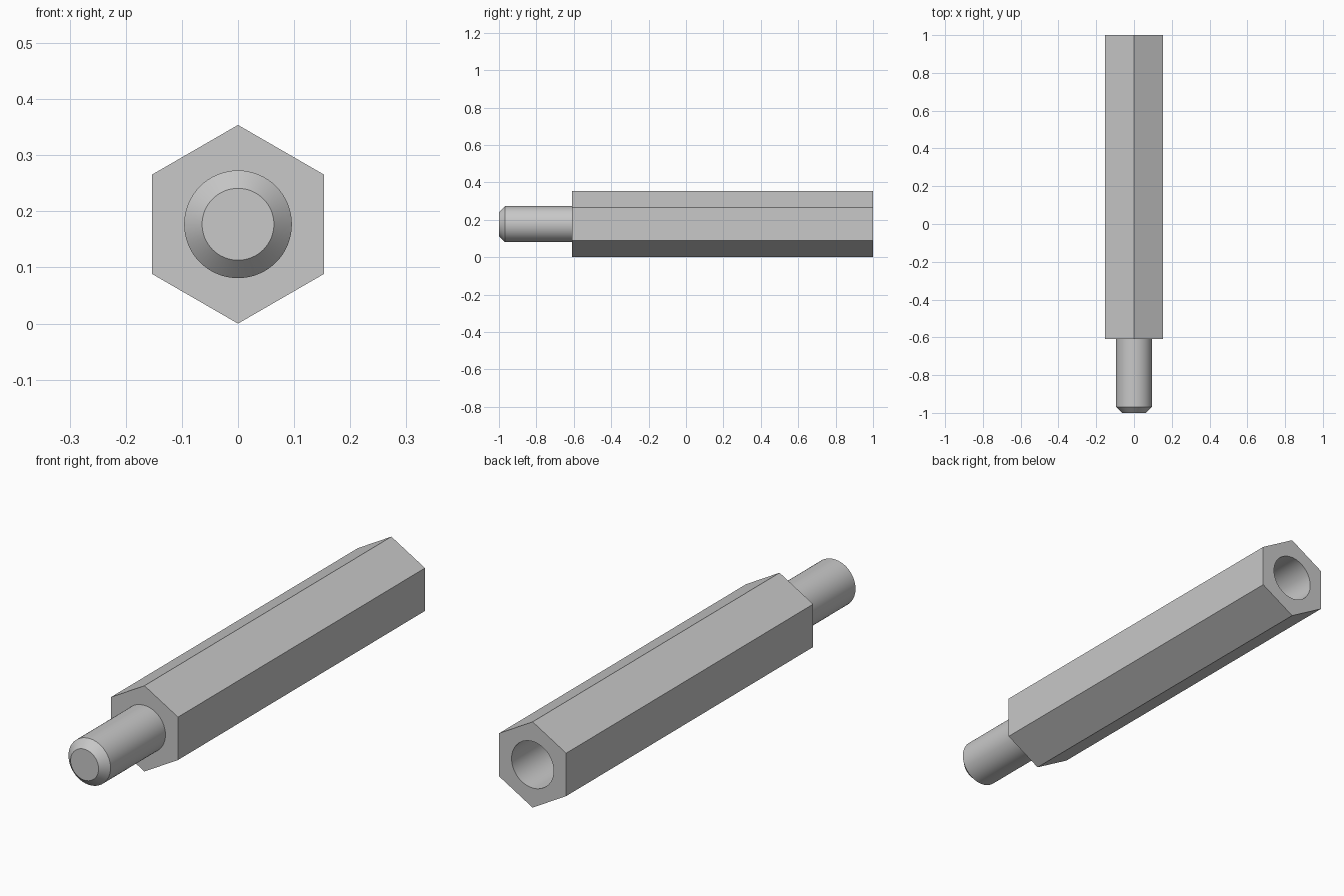
import bpy
import bmesh
from math import cos, sin, tau, radians

default = bpy.data.objects.get("Cube")
if default:
    bpy.data.objects.remove(default, do_unlink=True)

HEX_RADIUS = 0.177
AXIS_Z = HEX_RADIUS
SHOULDER_Y = -0.61
THREAD_RADIUS = 0.096

steel = bpy.data.materials.new("plain grey metal")
steel.use_nodes = True
grey = (0.58, 0.58, 0.58, 1)
steel.diffuse_color = grey
steel.node_tree.nodes["Principled BSDF"].inputs["Base Color"].default_value = grey


def turned_part(name, sides, profile):
    """Closed solid around the long axis from (y, radius) stations."""
    bm = bmesh.new()
    rings = []
    for y, r in profile:
        angles = [tau * (i / sides + 0.25) for i in range(sides)]
        rings.append([bm.verts.new((r * cos(a), y, AXIS_Z + r * sin(a))) for a in angles])
    for a, b in zip(rings, rings[1:]):
        for i in range(sides):
            j = (i + 1) % sides
            bm.faces.new((a[i], a[j], b[j], b[i]))
    bm.faces.new(rings[0])
    bm.faces.new(rings[-1])
    bmesh.ops.recalc_face_normals(bm, faces=bm.faces)
    mesh = bpy.data.meshes.new(name)
    bm.to_mesh(mesh)
    bm.free()
    mesh.materials.append(steel)
    obj = bpy.data.objects.new(name, mesh)
    bpy.context.collection.objects.link(obj)
    return obj


def activate(obj):
    bpy.ops.object.select_all(action="DESELECT")
    obj.select_set(True)
    bpy.context.view_layer.objects.active = obj


# Hexagonal body with a blind bore in its back end
body = turned_part("hex_body", 6, [(SHOULDER_Y, HEX_RADIUS), (1, HEX_RADIUS)])
bore = turned_part("bore_cutter", 64, [(0.4, THREAD_RADIUS), (1.1, THREAD_RADIUS)])
bore.hide_render = True
cut = body.modifiers.new("bore", "BOOLEAN")
cut.operation = "DIFFERENCE"
cut.solver = "EXACT"
cut.object = bore
activate(body)
bpy.ops.object.modifier_apply(modifier=cut.name)
bpy.data.objects.remove(bore, do_unlink=True)

# Round stud with a chamfered tip
stud = turned_part("stud", 64, [(-1, 0.064), (-0.968, THREAD_RADIUS),
                                (SHOULDER_Y + 0.005, THREAD_RADIUS)])

for part in (body, stud):
    activate(part)
    bpy.ops.object.shade_smooth_by_angle(angle=radians(30))
